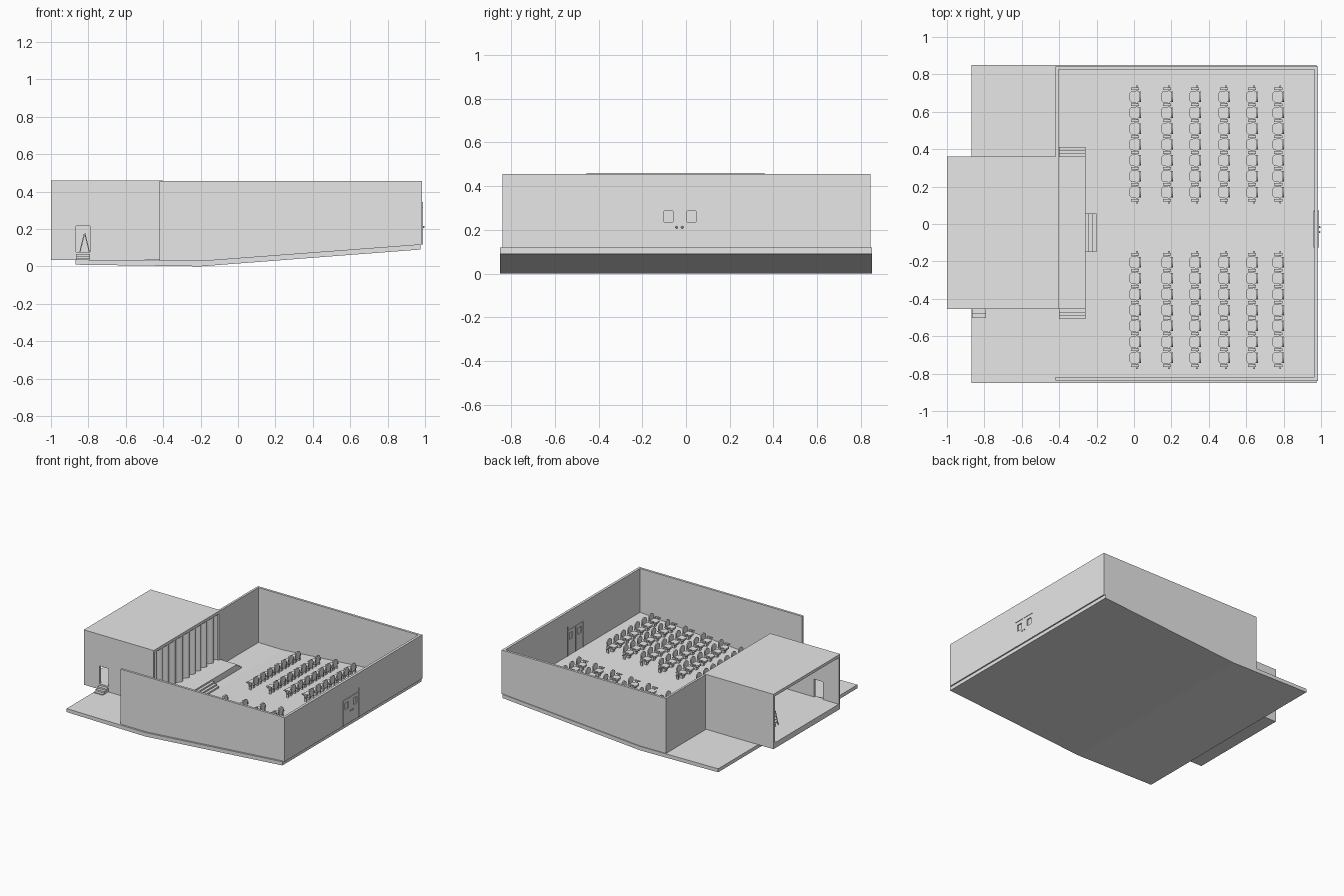
import bpy, bmesh, math
from mathutils import Matrix, Vector

if "Cube" in bpy.data.objects:
    bpy.data.objects.remove(bpy.data.objects["Cube"])

GREY = bpy.data.materials.new("plaster_grey")
GREY.diffuse_color = (0.8, 0.8, 0.8, 1)
GREY.use_nodes = True
GREY.node_tree.nodes["Principled BSDF"].inputs["Base Color"].default_value = GREY.diffuse_color


def floor_z(x):
    """Top of the raked floor."""
    return 0.036 - (x + 0.87) * 0.009 if x < -0.2 else 0.03 + (x + 0.2) * 0.075


def finish(name, bm):
    bmesh.ops.recalc_face_normals(bm, faces=bm.faces)
    me = bpy.data.meshes.new(name)
    bm.to_mesh(me)
    bm.free()
    me.materials.append(GREY)
    ob = bpy.data.objects.new(name, me)
    bpy.context.collection.objects.link(ob)
    return ob


def add_box(bm, x0, x1, y0, y1, z0, z1):
    m = Matrix.Translation(((x0 + x1) / 2, (y0 + y1) / 2, (z0 + z1) / 2))
    m = m @ Matrix.Diagonal((x1 - x0, y1 - y0, z1 - z0, 1))
    bmesh.ops.create_cube(bm, size=1, matrix=m)


def boxes(name, *dims):
    bm = bmesh.new()
    for d in dims:
        add_box(bm, *d)
    return finish(name, bm)


def add_prism(bm, pts, offset):
    """Extrude a planar outline of 3D points along an offset."""
    f = bm.faces.new([bm.verts.new(p) for p in pts])
    r = bmesh.ops.extrude_face_region(bm, geom=[f])
    bmesh.ops.translate(bm, vec=Vector(offset),
                        verts=[v for v in r["geom"] if isinstance(v, bmesh.types.BMVert)])
    

def side_prism(name, outline, y0, y1):
    bm = bmesh.new()
    add_prism(bm, [(x, y0, z) for x, z in outline], (0, y1 - y0, 0))
    return finish(name, bm)


def cut(ob, name, *dims):
    c = boxes(name, *dims)
    c.hide_render = True
    c.hide_viewport = True
    mod = ob.modifiers.new("cut", "BOOLEAN")
    mod.object = c
    mod.operation = "DIFFERENCE"
    mod.solver = "EXACT"


# Raked floor slab
side_prism("floor_slab", [(-0.87, 0.009), (-0.2, 0.0), (0.975, 0.09),
                          (0.975, floor_z(0.975)), (-0.2, 0.03), (-0.87, 0.036)], -0.85, 0.85)

# Hall walls
TOP = 0.456
wall = [(-0.42, floor_z(-0.42)), (-0.2, 0.03), (0.985, floor_z(0.985)), (0.985, TOP), (-0.42, TOP)]
side_prism("south_wall", wall, -0.836, -0.818)
side_prism("north_wall", wall, 0.825, 0.843)
boxes("stage_side_wall", (-0.42, -0.403, 0.35, 0.825, 0.031, TOP))
rear = boxes("rear_wall", (0.965, 0.985, -0.84, 0.843, 0.117, TOP))
windows = [(-0.1, -0.06), (0.005, 0.045)]
cut(rear, "door_window_cutter", *[(0.9, 1.1, a, b, 0.235, 0.285) for a, b in windows])
boxes("door_window_panes", *[(0.973, 0.977, a, b, 0.235, 0.285) for a, b in windows])

# Double entrance door trim and handles
trim = []
for x0, x1 in ((0.985, 0.989), (0.961, 0.965)):
    trim += [(x0, x1, -0.125, -0.121, 0.117, 0.315), (x0, x1, 0.067, 0.071, 0.117, 0.345),
             (x0, x1, -0.121, 0.067, 0.311, 0.315), (x0, x1, -0.03, -0.028, 0.117, 0.311)]
boxes("door_frame", *trim)
bm = bmesh.new()
for y in (-0.043, -0.017):
    bmesh.ops.create_icosphere(bm, subdivisions=1, radius=0.006,
                               matrix=Matrix.Translation((0.992, y, 0.211)))
finish("door_handles", bm)

# Stage house, open at the back and toward the hall
DECK = 0.078
boxes("stage_roof", (-1, -0.402, -0.455, 0.36, 0.437, 0.459))
boxes("stage_floor", (-1, -0.402, -0.455, 0.36, 0.035, DECK))
boxes("stage_north_wall", (-1, -0.402, 0.342, 0.36, DECK, 0.437))
boxes("stage_south_wall", (-1, -0.865, -0.455, -0.437, DECK, 0.437),
      (-0.79, -0.402, -0.455, -0.437, DECK, 0.437),
      (-0.865, -0.79, -0.455, -0.437, 0.215, 0.437))
boxes("stage_apron", (-0.402, -0.26, -0.455, 0.36, 0.029, DECK))

# Stairs: three descending treads on each flight
steps = [DECK - 0.012 * (i + 1) for i in range(3)]
boxes("apron_front_stairs", *[(-0.26, -0.24 + 0.02 * i, -0.15, 0.055, 0.029, z)
                              for i, z in enumerate(steps)])
boxes("apron_north_stairs", *[(-0.402, -0.26, 0.36, 0.378 + 0.017 * i, 0.029, z)
                              for i, z in enumerate(steps)])
boxes("apron_south_stairs", *[(-0.402, -0.26, -0.473 - 0.017 * i, -0.455, 0.029, z)
                              for i, z in enumerate(steps)])
boxes("stage_door_stairs", *[(-0.865, -0.79, -0.479 - 0.023 * i, -0.455, 0.033, z)
                             for i, z in enumerate(steps)])

# Pleated stage curtain
bm = bmesh.new()
N = 108
front, back = [], []
for i in range(N + 1):
    t = i / N
    y = -0.437 + 0.779 * t
    x = -0.42 + 0.012 * math.sin(t * 20 * math.pi + 0.8 * math.sin(t * 9))
    front.append((x + 0.002, y, DECK + 0.004))
    back.append((x - 0.002, y, DECK + 0.004))
add_prism(bm, front + back[::-1], (0, 0, 0.437 - DECK - 0.004))
finish("stage_curtain", bm)

# Step ladder on the stage
bm = bmesh.new()
for y in (0.08, 0.115):
    for s in (-1, 1):
        add_prism(bm, [(-0.82 + s * 0.028, y, DECK), (-0.82 + s * 0.022, y, DECK),
                       (-0.82, y, 0.17), (-0.82 + s * 0.003, y, 0.18)], (0, 0.005, 0))
for i in range(1, 5):
    z = DECK + 0.02 * i
    x = -0.82 - 0.025 * (1 - i / 5)
    add_box(bm, x - 0.003, x + 0.005, 0.08, 0.12, z, z + 0.004)
finish("step_ladder", bm)

# Seating: rows of chairs facing the stage with shared armrests
PITCH = 0.085
COLS = (0.0, 0.17, 0.32, 0.475, 0.625, 0.765)
seats, backs, legs, arms = (bmesh.new() for _ in range(4))
for cx in COLS:
    z = floor_z(cx)
    for start in (0.17, -0.715):
        for i in range(7):
            y = start + PITCH * i
            # cushion with chamfered front corners
            add_prism(seats, [(cx + 0.03, y - 0.026, z + 0.03), (cx + 0.03, y + 0.026, z + 0.03),
                              (cx + 0.012, y + 0.032, z + 0.03), (cx - 0.014, y + 0.03, z + 0.03),
                              (cx - 0.025, y + 0.018, z + 0.03), (cx - 0.025, y - 0.018, z + 0.03),
                              (cx - 0.014, y - 0.03, z + 0.03), (cx + 0.012, y - 0.032, z + 0.03)],
                      (0, 0, 0.013))
            # rounded backrest
            arc = [(cx + 0.03, y + 0.028 * math.cos(a), z + 0.066 + 0.026 * math.sin(a))
                   for a in [math.pi * k / 8 for k in range(9)]]
            add_prism(backs, arc + [(cx + 0.03, y - 0.022, z + 0.03),
                                    (cx + 0.03, y + 0.022, z + 0.03)], (0.008, 0, 0))
            add_box(legs, cx - 0.004, cx + 0.02, y - 0.012, y + 0.012, z - 0.002, z + 0.03)
        for i in range(8):
            y = start + PITCH * (i - 0.5)
            add_box(arms, cx - 0.016, cx + 0.028, y - 0.007, y + 0.007, z + 0.048, z + 0.054)
            add_box(arms, cx + 0.008, cx + 0.024, y - 0.004, y + 0.004, z - 0.002, z + 0.048)
            # rail joining neighbouring chairs
            add_box(arms, cx + 0.012, cx + 0.022, y - 0.018, y + 0.018, z + 0.031, z + 0.039)
finish("seat_cushions", seats)
finish("seat_backs", backs)
finish("seat_pedestals", legs)
finish("seat_armrests", arms)
